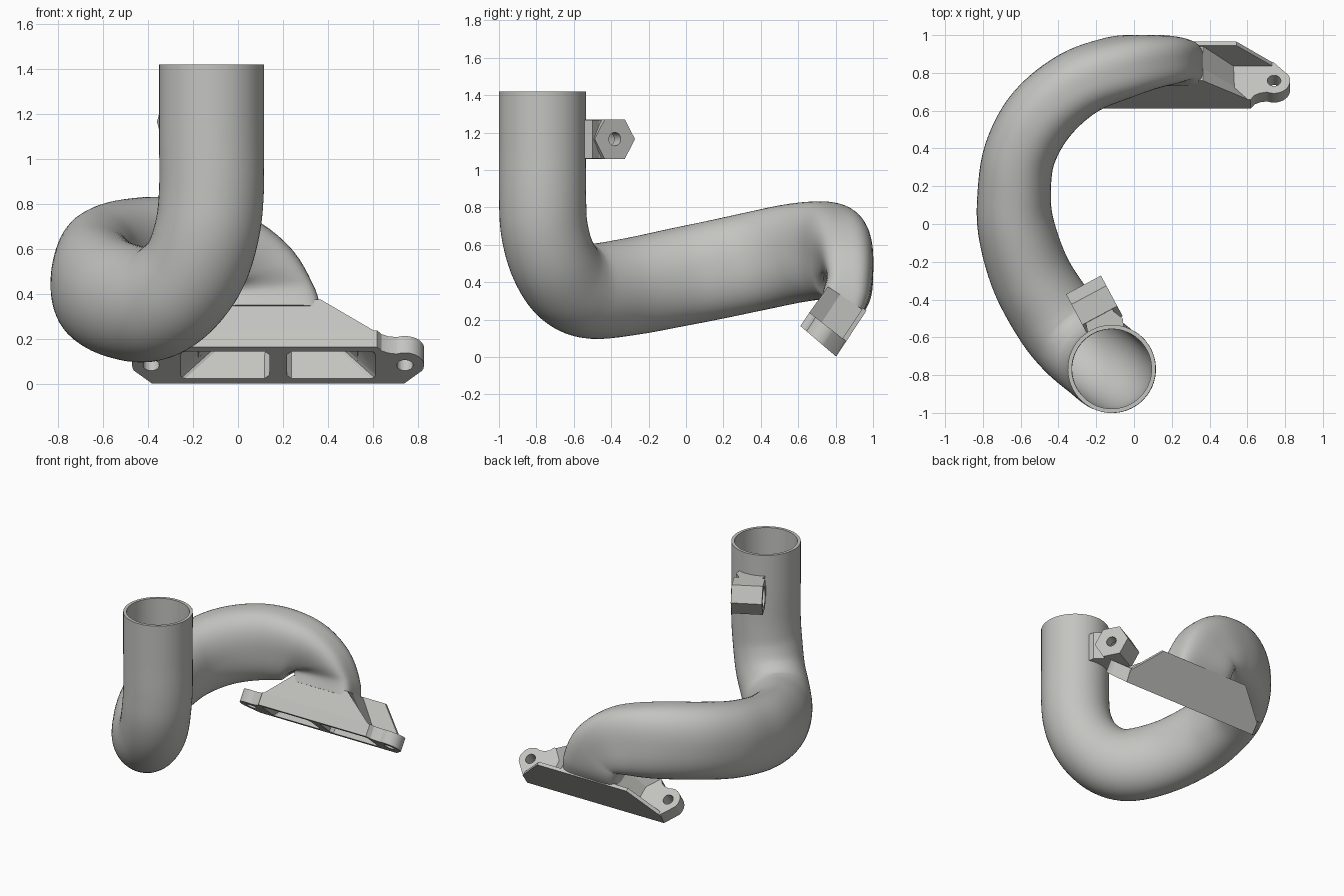
import bpy, bmesh, math
from mathutils import Vector

if "Cube" in bpy.data.objects:
    bpy.data.objects.remove(bpy.data.objects["Cube"])

metal = bpy.data.materials.new("cast grey")
metal.diffuse_color = (0.55, 0.55, 0.53, 1)
metal.use_nodes = True
metal.node_tree.nodes["Principled BSDF"].inputs["Base Color"].default_value = metal.diffuse_color


def make(name, verts, faces):
    bm = bmesh.new()
    vs = [bm.verts.new(v) for v in verts]
    for f in faces:
        bm.faces.new([vs[i] for i in f])
    bmesh.ops.recalc_face_normals(bm, faces=bm.faces)
    me = bpy.data.meshes.new(name)
    bm.to_mesh(me)
    bm.free()
    me.materials.append(metal)
    ob = bpy.data.objects.new(name, me)
    bpy.context.collection.objects.link(ob)
    return ob


def prism(name, a, b):
    """Solid between two matching rings of points."""
    n = len(a)
    faces = [range(n), range(n, 2 * n)]
    faces += [(i, (i + 1) % n, n + (i + 1) % n, n + i) for i in range(n)]
    return make(name, list(a) + list(b), faces)


def cut(ob, cutters):
    bpy.context.view_layer.objects.active = ob
    for c in cutters:
        c.hide_render = True
        m = ob.modifiers.new("cut", 'BOOLEAN')
        m.operation, m.solver, m.object = 'DIFFERENCE', 'EXACT', c
        bpy.ops.object.modifier_apply(modifier=m.name)


def smooth(ob, angle):
    bpy.ops.object.select_all(action='DESELECT')
    ob.select_set(True)
    bpy.context.view_layer.objects.active = ob
    bpy.ops.object.shade_smooth_by_angle(angle=math.radians(angle))


# Tilted frame of the mounting flange
ORIGIN = Vector((.178, .803, .002))
ALONG, NORMAL = Vector((0, -.835, .55)), Vector((0, .55, .835))

# ---- Swept pipe: x, y, z, half thickness, half height, squareness, roll key
PATH = [
    (-.118, -.767, 1.42, .233, .233, 2, 0),
    (-.118, -.767, 1.12, .233, .233, 2, 0),
    (-.118, -.767, .86, .233, .233, 2, 0),
    (-.138, -.757, .68, .233, .233, 2, .25),
    (-.195, -.71, .515, .232, .235, 2, .5),
    (-.30, -.625, .395, .230, .245, 2, .8),
    (-.41, -.50, .352, .225, .255, 2, 1),
    (-.54, -.285, .378, .215, .26, 2, 1),
    (-.618, -.05, .425, .205, .263, 2.1, 1),
    (-.635, .14, .463, .195, .264, 2.2, 1),
    (-.605, .37, .512, .190, .265, 2.3, 1),
    (-.49, .58, .555, .190, .265, 2.4, 1),
    (-.30, .742, .570, .180, .260, 2.6, 1.1),
    (-.09, .825, .545, .165, .24, 2.9, 1.35),
    (.06, .860, .47, .143, .222, 3.4, 1.65),
    (.125, .868, .37, .13, .225, 4.5, 1.9),
    (.14, .835, .283, .124, .23, 6, 2),
]
STEPS, SIDES = 6, 56
ROLL = [Vector((-.65, .76, 0)), Vector((0, 0, 1)), Vector((1, 0, 0))]


def sample(t):
    i = min(int(t), len(PATH) - 2)
    f = t - i
    p = [PATH[max(0, min(len(PATH) - 1, i + k))] for k in (-1, 0, 1, 2)]
    return [.5 * (2 * b + (c - a) * f + (2 * a - 5 * b + 4 * c - d) * f * f
                  + (3 * b - a - 3 * c + d) * f ** 3) for a, b, c, d in zip(*p)]


def ring(t, inset):
    x, y, z, a, b, e, k = sample(t)
    t0, t1 = max(0, t - .02), min(len(PATH) - 1, t + .02)
    tan = (Vector(sample(t1)[:3]) - Vector(sample(t0)[:3])).normalized()
    k = max(0, min(2, k))
    if k > 1:  # ease the last sections square onto the flange
        tan = tan.lerp(-NORMAL, (k - 1) ** 2).normalized()
    j = min(int(k), 1)
    up = ROLL[j].lerp(ROLL[j + 1], k - j)
    up = (up - tan * up.dot(tan)).normalized()
    side = tan.cross(up)
    pts = []
    for s in range(SIDES):
        c, d = math.cos(2 * math.pi * s / SIDES), math.sin(2 * math.pi * s / SIDES)
        r = (abs(c) ** e + abs(d) ** e) ** (-1 / e)
        pts.append(Vector((x, y, z)) + side * (a - inset) * r * c + up * (b - inset) * r * d)
    return pts


COUNT = (len(PATH) - 1) * STEPS + 1


def skin(base):
    return [(base + r * SIDES + s, base + r * SIDES + (s + 1) % SIDES,
             base + (r + 1) * SIDES + (s + 1) % SIDES, base + (r + 1) * SIDES + s)
            for r in range(COUNT - 1) for s in range(SIDES)]


outer = [p for i in range(COUNT) for p in ring(i / STEPS, 0)]
inner = [p for i in range(COUNT) for p in ring(i / STEPS, .022)]
N_ALL = COUNT * SIDES
faces = skin(0) + skin(N_ALL)
for base in (0, N_ALL - SIDES):
    faces += [(base + s, base + (s + 1) % SIDES, N_ALL + base + (s + 1) % SIDES,
               N_ALL + base + s) for s in range(SIDES)]
pipe = make("pipe", outer + inner, faces)
smooth(pipe, 40)


# ---- Mounting flange with two ears
def at(x, u, w):
    shear = .125 * u * (1 - w / .29)
    return ORIGIN + Vector((x, 0, 0)) + ALONG * u + NORMAL * (w + shear)


def slab(name, outline, w0, w1):
    return prism(name, [at(x, u, w0) for x, u in outline], [at(x, u, w1) for x, u in outline])


def circle(cx, cu, r, n=28):
    return [(cx + r * math.cos(2 * math.pi * i / n), cu + r * math.sin(2 * math.pi * i / n))
            for i in range(n)]


EAR = (.5635, .124)
half = [(.56, 0)]
half += [(EAR[0] + .085 * math.cos(math.radians(d)), EAR[1] + .085 * math.sin(math.radians(d)))
         for d in range(-25, 116, 10)]
half += [(.49, .207), (.46, .222), (.44, .25)]
outline = half + [(-x, u) for x, u in reversed(half)]
flange = slab("flange", outline, 0, .098)


# Port openings, narrowing toward the pipe
def port(s):
    def ring_at(x0, x1, w):
        c, u0, u1 = .022, .035, .218
        pts = [(x0 + c, u0), (x1 - c, u0), (x1 - c * .3, u0 + c * .3), (x1, u0 + c),
               (x1, u1 - c), (x1 - c * .3, u1 - c * .3), (x1 - c, u1), (x0 + c, u1),
               (x0, u1 - c), (x0, u0 + c)]
        return [at(s * x, u, w) for x, u in pts]
    return prism("port_cutter", ring_at(.039, .452, -.02), ring_at(.035, .16, .3))


ports = [port(s) for s in (-1, 1)]
holes = [slab("hole_cutter", circle(s * EAR[0], EAR[1], .036), -.05, .15) for s in (-1, 1)]
cut(flange, ports + holes)
smooth(flange, 25)

# Fairing between flange and pipe
base = [(-.36, 0), (.36, 0), (.365, .165), (.44, .25), (-.44, .25), (-.365, .165)]
crown = [(-.255, .008), (.188, .004), (.188, .165), (.188, .243), (-.255, .243), (-.255, .165)]
fairing = prism("fairing", [at(x, u, .085) for x, u in base], [at(x, u, .288) for x, u in crown])
bore = make("bore_cutter", inner, skin(0) + [range(SIDES), range(N_ALL - SIDES, N_ALL)])
cut(fairing, ports + [bore])

# Trapezoid stiffening plate under the fairing
trap = [(-.56, 0), (.56, 0), (.565, .085), (.365, .295), (-.365, .295), (-.565, .085)]
prism("rear_plate", [at(x, 0, w) for x, w in trap], [at(x, .025, w) for x, w in trap])

# ---- Hexagonal sensor boss on the upright pipe
C = Vector((-.21, -.43, 1.165))
AX, ACROSS, UP = Vector((.88, .47, 0)).normalized(), Vector((.47, -.88, 0)).normalized(), Vector((0, 0, 1))


def rod(name, r, n, d0, d1):
    rings = [[C + AX * d + ACROSS * r * math.cos(2 * math.pi * i / n)
              + UP * r * math.sin(2 * math.pi * i / n) for i in range(n)] for d in (d0, d1)]
    return prism(name, *rings)


boss = rod("hex_boss", .122, 6, -.105, .105)
drills = [rod("drill_cutter", .036, 24, -.2, .2), rod("counterbore_cutter", .07, 24, -.2, .03)]
cut(boss, drills)
smooth(boss, 30)

# Web joining the boss to the pipe
corners = [(-.26, -.50), (-.24, -.60), (-.05, -.58), (-.06, -.50), (-.105, -.465), (-.14, -.42)]
neck = prism("boss_neck", [Vector((x, y, 1.062)) for x, y in corners],
             [Vector((x, y, 1.268)) for x, y in corners])
cut(neck, drills + [bore])

for c in ports + holes + drills + [bore]:
    bpy.data.objects.remove(c, do_unlink=True)
